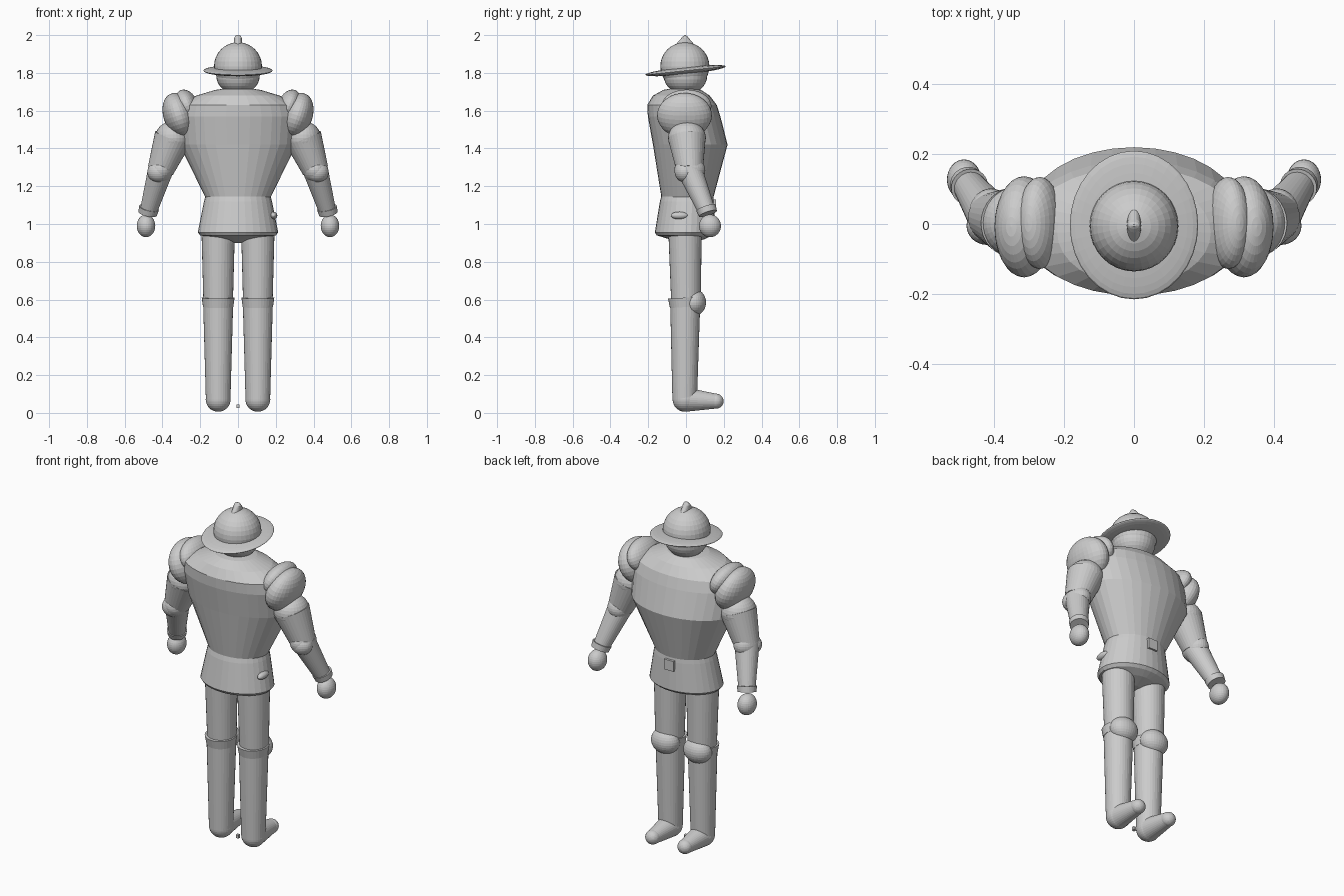
import bpy, bmesh, math
from mathutils import Vector, Matrix

cube = bpy.data.objects.get("Cube")
if cube:
    bpy.data.objects.remove(cube)

steel = bpy.data.materials.new("plain_grey")
steel.use_nodes = True
GREY = (0.6, 0.6, 0.6, 1)
steel.diffuse_color = GREY
steel.node_tree.nodes["Principled BSDF"].inputs["Base Color"].default_value = GREY


def finish(name, bm):
    bmesh.ops.recalc_face_normals(bm, faces=bm.faces)
    mesh = bpy.data.meshes.new(name)
    bm.to_mesh(mesh)
    bm.free()
    mesh.materials.append(steel)
    obj = bpy.data.objects.new(name, mesh)
    bpy.context.collection.objects.link(obj)
    return obj


def ball(name, centre, radii, tilt=0, axis='Y'):
    bm = bmesh.new()
    m = (Matrix.Translation(centre) @ Matrix.Rotation(math.radians(tilt), 4, axis)
         @ Matrix.Diagonal((*radii, 1)))
    bmesh.ops.create_uvsphere(bm, u_segments=32, v_segments=16, radius=1, matrix=m)
    return finish(name, bm)


def limb(name, a, b, ra, rb):
    """Tapered cylinder between two points."""
    a, b = Vector(a), Vector(b)
    bm = bmesh.new()
    turn = (b - a).to_track_quat('Z', 'Y').to_matrix().to_4x4()
    bmesh.ops.create_cone(bm, cap_ends=True, segments=32, radius1=ra, radius2=rb,
                          depth=(b - a).length,
                          matrix=Matrix.Translation((a + b) / 2) @ turn)
    return finish(name, bm)


def box(name, centre, size):
    bm = bmesh.new()
    bmesh.ops.create_cube(bm, size=1, matrix=Matrix.Translation(centre)
                          @ Matrix.Diagonal((*size, 1)))
    return finish(name, bm)


def loft(name, rings, n=32):
    """Stack of ellipses: height, half width, back y, front y."""
    bm = bmesh.new()
    loops = []
    for z, w, y0, y1 in rings:
        loops.append([bm.verts.new((w * math.cos(t), (y0 + y1) / 2 + (y1 - y0) / 2 * math.sin(t), z))
                      for t in (math.tau * i / n for i in range(n))])
    for lo, hi in zip(loops, loops[1:]):
        for i in range(n):
            j = (i + 1) % n
            bm.faces.new((lo[i], lo[j], hi[j], hi[i]))
    bm.faces.new(loops[0])
    bm.faces.new(loops[-1])
    return finish(name, bm)


# Torso and skirt
loft("breastplate", [(1.14, 0.172, -0.13, 0.145), (1.42, 0.31, -0.175, 0.22),
                     (1.57, 0.325, -0.202, 0.182), (1.63, 0.31, -0.205, 0.163),
                     (1.68, 0.22, -0.175, 0.125), (1.71, 0.12, -0.12, 0.08),
                     (1.72, 0.05, -0.06, 0.03)])
loft("skirt", [(0.9, 0.03, -0.03, 0.03), (0.92, 0.12, -0.09, 0.1),
               (0.94, 0.2, -0.155, 0.14), (0.955, 0.213, -0.165, 0.155),
               (1.12, 0.18, -0.138, 0.148), (1.15, 0.172, -0.13, 0.145)])
box("belt_buckle", (0, 0.145, 1.1), (0.06, 0.03, 0.06))
ball("hip_pouch", (0.188, -0.035, 1.045), (0.02, 0.045, 0.02))

# Head and hat
ball("head", (0, -0.003, 1.785), (0.115, 0.115, 0.1))
ball("hat_dome", (0, -0.006, 1.835), (0.127, 0.13, 0.127))
ball("hat_brim", (0, -0.003, 1.812), (0.184, 0.214, 0.02), 6, 'X')
loft("hat_crest", [(1.92, 0.021, -0.065, 0.055), (1.955, 0.021, -0.05, 0.04),
                   (1.985, 0.02, -0.024, 0.014), (1.995, 0.015, -0.014, 0.006),
                   (2.0, 0.006, -0.007, -0.001)], 24)

# Arms and legs
for side, s in (("left", 1), ("right", -1)):
    shoulder = (s * 0.345, 0.005, 1.455)
    elbow = (s * 0.41, 0.02, 1.285)
    wrist = (s * 0.475, 0.112, 1.065)
    ball(side + "_pauldron", (s * 0.315, -0.008, 1.575), (0.08, 0.145, 0.122), s * 18)
    ball(side + "_pauldron_cap", (s * 0.27, 0.003, 1.625), (0.06, 0.132, 0.09), s * 22)
    ball(side + "_shoulder", shoulder, (0.094, 0.1, 0.09))
    limb(side + "_upper_arm", shoulder, elbow, 0.1, 0.07)
    ball(side + "_elbow", elbow, (0.066, 0.082, 0.068))
    ball(side + "_elbow_guard", (s * 0.42, -0.005, 1.275), (0.06, 0.055, 0.055))
    limb(side + "_forearm", elbow, wrist, 0.067, 0.045)
    limb(side + "_cuff", (s * 0.471, 0.106, 1.085), (s * 0.478, 0.116, 1.055), 0.054, 0.05)
    ball(side + "_hand", (s * 0.487, 0.127, 0.99), (0.049, 0.058, 0.06))

    x = s * 0.105
    limb(side + "_thigh", (x, -0.005, 0.95), (x, 0, 0.58), 0.088, 0.078)
    limb(side + "_shin", (x, -0.004, 0.6), (x, -0.007, 0.07), 0.08, 0.065)
    limb(side + "_knee_cuff", (x, -0.008, 0.61), (x, -0.005, 0.56), 0.087, 0.08)
    ball(side + "_knee", (x, 0.04, 0.585), (0.083, 0.066, 0.072))
    ball(side + "_heel", (x, -0.005, 0.072), (0.066, 0.066, 0.066))
    limb(side + "_foot", (x, 0, 0.07), (x, 0.16, 0.062), 0.064, 0.039)
    ball(side + "_toe", (x, 0.158, 0.062), (0.041, 0.041, 0.04))

# Small block between the feet
box("ground_peg", (0, 0, 0.035), (0.016, 0.016, 0.02))
